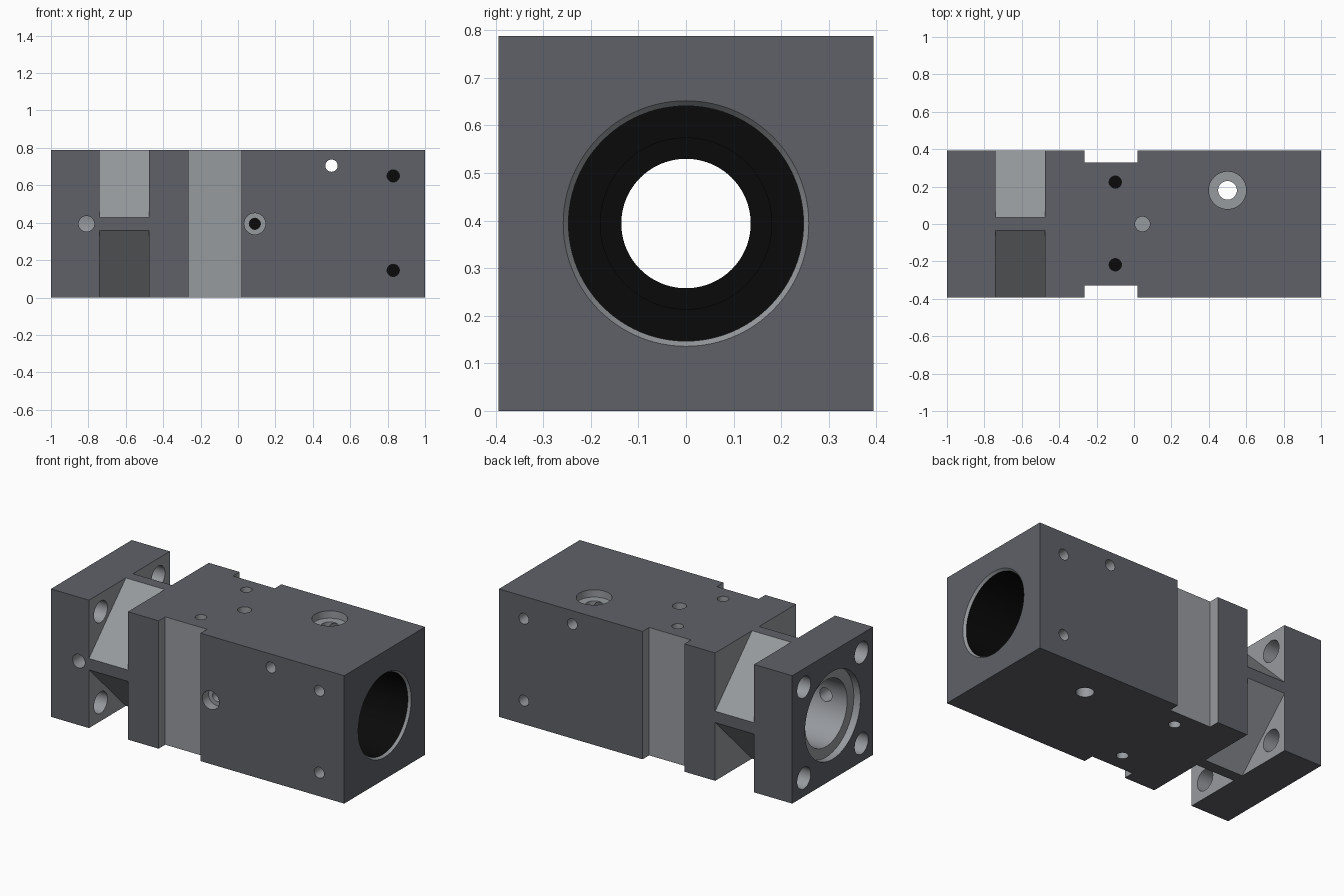
import bpy, bmesh, math
from mathutils import Vector, Matrix

if "Cube" in bpy.data.objects:
    bpy.data.objects.remove(bpy.data.objects["Cube"])

H = 0.394          # half width / half height of the block
C = Vector((0, 0, H))


def material(name, color):
    m = bpy.data.materials.new(name)
    m.diffuse_color = (*color, 1)
    m.use_nodes = True
    m.node_tree.nodes["Principled BSDF"].inputs["Base Color"].default_value = m.diffuse_color
    return m


# Outer skin, machined cut surfaces, dark bore
MATS = [material("dark_grey_skin", (0.115, 0.12, 0.14)),
        material("machined_grey", (0.31, 0.325, 0.345)),
        material("dark_bore", (0.003, 0.003, 0.003))]
SKIN, CUT, DARK = range(3)


def new_object(name, bm, default=CUT):
    """Faces tagged DARK keep it, all others take the default slot."""
    for f in bm.faces:
        if f.material_index != DARK:
            f.material_index = default
    bmesh.ops.recalc_face_normals(bm, faces=bm.faces)
    mesh = bpy.data.meshes.new(name)
    bm.to_mesh(mesh)
    bm.free()
    for m in MATS:
        mesh.materials.append(m)
    ob = bpy.data.objects.new(name, mesh)
    bpy.context.collection.objects.link(ob)
    return ob


def box(name, lo, hi, default=CUT):
    lo, hi = Vector(lo), Vector(hi)
    bm = bmesh.new()
    bmesh.ops.create_cube(bm, size=1)
    bmesh.ops.scale(bm, vec=hi - lo, verts=bm.verts)
    bmesh.ops.translate(bm, vec=(lo + hi) / 2, verts=bm.verts)
    return new_object(name, bm, default)


def lathe(name, profile, origin, axis, segs=48, dark=()):
    """Closed solid from (distance, radius) points turned about an axis."""
    bm = bmesh.new()
    rings = [[bm.verts.new((r * math.cos(2 * math.pi * i / segs),
                            r * math.sin(2 * math.pi * i / segs), d))
              for i in range(segs)] for d, r in profile]
    for k in range(len(rings) - 1):
        for i in range(segs):
            j = (i + 1) % segs
            f = bm.faces.new((rings[k][i], rings[k][j], rings[k + 1][j], rings[k + 1][i]))
            f.material_index = DARK if k in dark else CUT
    bm.faces.new(rings[0])
    end = bm.faces.new(rings[-1])
    end.material_index = DARK if "end" in dark else CUT
    rot = Vector((0, 0, 1)).rotation_difference(Vector(axis)).to_matrix().to_4x4()
    bmesh.ops.transform(bm, matrix=Matrix.Translation(origin) @ rot, verts=bm.verts)
    return new_object(name, bm)


def cut(cutter):
    mod = body.modifiers.new("cut", 'BOOLEAN')
    mod.operation, mod.solver, mod.object = 'DIFFERENCE', 'EXACT', cutter
    bpy.context.view_layer.objects.active = body
    bpy.ops.object.modifier_apply(modifier=mod.name)
    bpy.data.objects.remove(cutter)


def drill(origin, axis, r, depth, dark=False):
    cut(lathe("drill", [(-0.05, r), (depth, r)], origin, axis, 32, ("end",) if dark else ()))


# Main block
body = box("housing_block", (-1, -H, 0), (1, H, 2 * H), SKIN)

# Vertical clamp grooves on both sides
for s in (-1, 1):
    y0, y1 = sorted((s * 0.33, s * 0.5))
    cut(box("groove", (-0.265, y0, -0.1), (0.02, y1, 1)))

# Four diagonal pockets that leave a diamond neck behind the flange
for sy in (-1, 1):
    for sz in (-1, 1):
        bm = bmesh.new()
        tri = [(H + 0.1, 0.035 - 0.1), (H + 0.1, H + 0.1), (0.035 - 0.1, H + 0.1)]
        vs = [bm.verts.new((-0.74, sy * a, H + sz * b)) for a, b in tri]
        f = bm.faces.new(vs)
        ext = bmesh.ops.extrude_face_region(bm, geom=[f])
        bmesh.ops.translate(bm, vec=(0.265, 0, 0),
                            verts=[v for v in ext["geom"] if isinstance(v, bmesh.types.BMVert)])
        cut(new_object("pocket", bm))
        # Flange bolt hole
        drill((-1, sy * 0.28, H + sz * 0.28), (1, 0, 0), 0.066, 0.35)

# Stepped bore along the length
cut(lathe("bore", [(1.05, 0.258), (1, 0.258), (0.985, 0.247), (0.02, 0.247), (0.02, 0.18),
                   (-0.2, 0.18), (-0.2, 0.136), (-0.6, 0.136), (-0.6, 0.205),
                   (-0.955, 0.205), (-0.955, 0.27), (-1.05, 0.27)],
          C, (1, 0, 0), 96, dark=(2, 3, 4, 5)))

# Blind screw holes on both sides, top and bottom
for s in (-1, 1):
    for z in (0.145, 0.65):
        drill((0.83, s * H, z), (0, -s, 0), 0.033, 0.12, True)
    for y in (-0.218, 0.224):
        drill((-0.1, y, H + s * H), (0, 0, -s), 0.033, 0.12, True)

# Cross hole through the upper body
drill((0.5, -H, 0.705), (0, 1, 0), 0.033, 1)
# Counterbored vertical hole
cut(lathe("port", [(-0.05, 0.1), (0.045, 0.1), (0.045, 0.05), (1, 0.05)],
          (0.5, 0.18, 2 * H), (0, 0, -1)))
# Counterbored front port, flange pin hole and top port
cut(lathe("front_port", [(-0.05, 0.057), (0.06, 0.057), (0.06, 0.03), (0.3, 0.03)],
          (0.09, -H, H), (0, 1, 0), 32))
drill((-0.81, -H, H), (0, 1, 0), 0.042, 0.3)
drill((0.045, 0, 2 * H), (0, 0, -1), 0.04, 0.1)

# Smooth the round walls, keep edges crisp
bpy.context.view_layer.update()
body.select_set(True)
bpy.context.view_layer.objects.active = body
bpy.ops.object.shade_smooth_by_angle(angle=math.radians(30))
